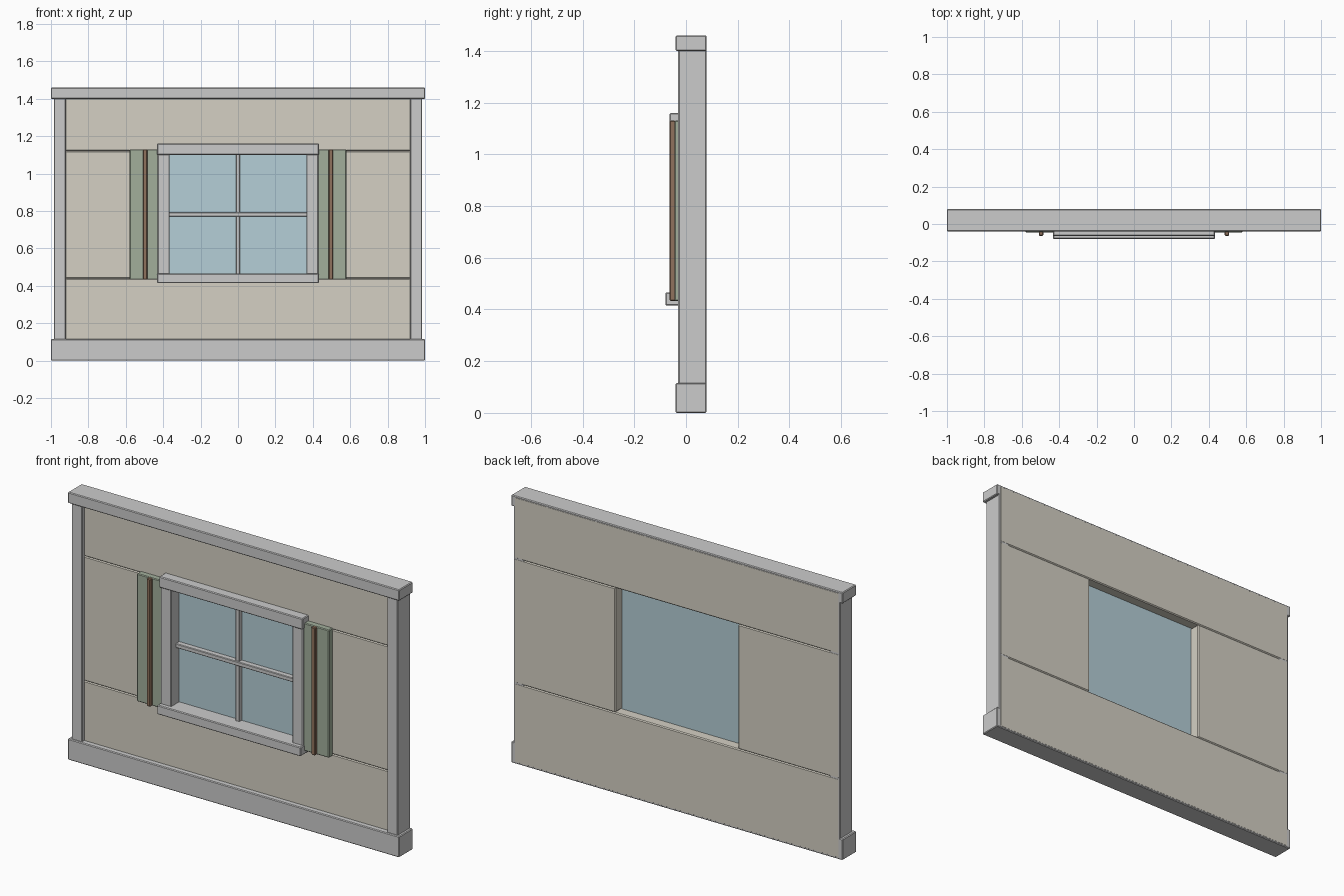
import bpy

if "Cube" in bpy.data.objects:
    bpy.data.objects.remove(bpy.data.objects["Cube"])


def material(name, rgb):
    m = bpy.data.materials.new(name)
    m.diffuse_color = (*rgb, 1)
    m.use_nodes = True
    m.node_tree.nodes["Principled BSDF"].inputs["Base Color"].default_value = m.diffuse_color
    return m


WALL = material("wall_beige", (0.66, 0.63, 0.55))
GREEN = material("shutter_green", (0.36, 0.43, 0.33))
BROWN = material("batten_brown", (0.28, 0.17, 0.11))
GLASS = material("glass_blue", (0.46, 0.62, 0.68))


def box(name, x, y, z, mat=None, bevel=0.004):
    """Bevelled box from (min, max) ranges on each axis."""
    bpy.ops.mesh.primitive_cube_add(size=1, location=[(a + b) / 2 for a, b in (x, y, z)])
    o = bpy.context.object
    o.name = name
    o.scale = [b - a for a, b in (x, y, z)]
    bpy.ops.object.transform_apply(location=False, rotation=False, scale=True)
    if mat:
        o.data.materials.append(mat)
    if bevel:
        m = o.modifiers.new("edge_bevel", 'BEVEL')
        m.width = bevel
        m.segments = 1
    return o


def pair(name, x, y, z, mat=None, bevel=0.004):
    """Left and right copies mirrored across x = 0."""
    box("right_" + name, x, y, z, mat, bevel)
    box("left_" + name, (-x[1], -x[0]), y, z, mat, bevel)


# wall panels around the opening
WY = (-0.01, 0.08)
box("lower_wall", (-0.98, 0.98), WY, (0.005, 0.44), WALL, 0.005)
box("upper_wall", (-0.98, 0.98), WY, (1.12, 1.455), WALL, 0.005)
pair("wall", (0.37, 0.98), WY, (0.44, 1.12), WALL, 0.005)

# trim: base board, top cap and corner posts
box("base_board", (-1, 1), (-0.04, 0.0795), (0, 0.115))
box("top_cap", (-1, 1), (-0.04, 0.0795), (1.40, 1.46))
pair("corner_post", (0.92, 0.985), (-0.03, 0.0795), (0.05, 1.43))

# window frame
pair("window_jamb", (0.365, 0.43), (-0.055, 0.018), (0.45, 1.12))
box("window_head", (-0.433, 0.433), (-0.063, 0.018), (1.10, 1.16))
box("window_sill", (-0.433, 0.433), (-0.08, 0.018), (0.415, 0.465))

# glass and glazing bars
box("window_glass", (-0.372, 0.372), (0.016, 0.024), (0.438, 1.122), GLASS, 0)
box("vertical_bar", (-0.012, 0.012), (-0.006, 0.02), (0.455, 1.11), None, 0.003)
box("horizontal_bar", (-0.37, 0.37), (-0.014, 0.02), (0.77, 0.793), None, 0.003)

# shutters with battens
pair("shutter", (0.425, 0.58), (-0.045, -0.008), (0.433, 1.13), GREEN)
pair("shutter_batten", (0.485, 0.509), (-0.063, -0.04), (0.433, 1.13), BROWN)
